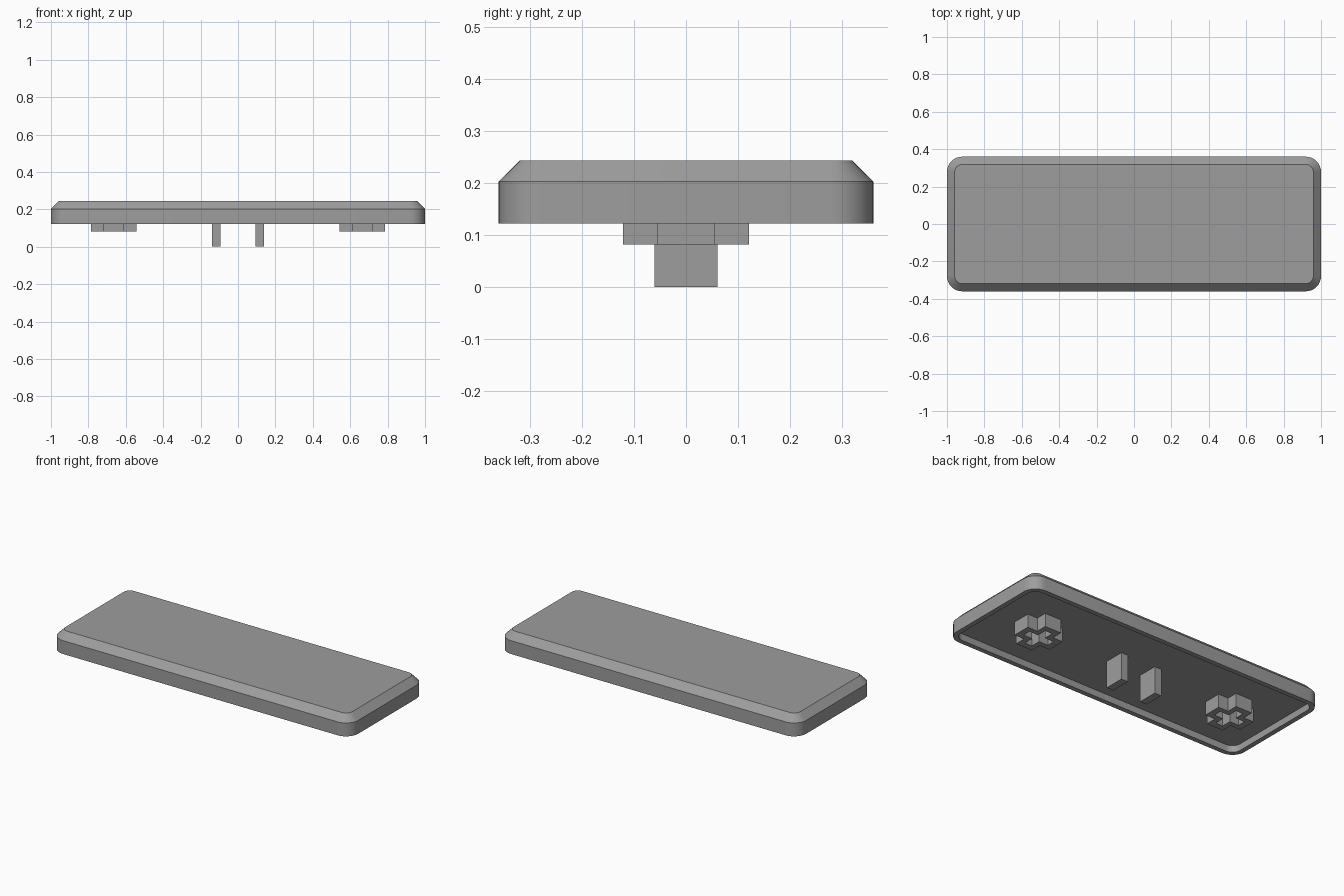
import bpy, bmesh, math

if "Cube" in bpy.data.objects:
    bpy.data.objects.remove(bpy.data.objects["Cube"])

grey = bpy.data.materials.new("grey_plastic")
grey.diffuse_color = (0.34, 0.34, 0.34, 1)
grey.use_nodes = True
grey.node_tree.nodes["Principled BSDF"].inputs["Base Color"].default_value = grey.diffuse_color


def finish(name, bm, smooth=False):
    bmesh.ops.recalc_face_normals(bm, faces=bm.faces)
    mesh = bpy.data.meshes.new(name)
    bm.to_mesh(mesh)
    bm.free()
    mesh.materials.append(grey)
    obj = bpy.data.objects.new(name, mesh)
    bpy.context.collection.objects.link(obj)
    if smooth:
        bpy.context.view_layer.objects.active = obj
        obj.select_set(True)
        bpy.ops.object.shade_smooth_by_angle(angle=math.radians(30))
        obj.select_set(False)
    return obj


def rounded_ring(bm, inset, z, steps=8):
    """Rounded rectangle loop, inset from the outer edge of the cap."""
    hx, hy, r = 1.0 - inset, 0.36 - inset, 0.082 - inset
    ring = []
    for corner, (sx, sy) in enumerate([(1, 1), (-1, 1), (-1, -1), (1, -1)]):
        for i in range(steps + 1):
            a = math.pi / 2 * (corner + i / steps)
            ring.append(bm.verts.new((sx * (hx - r) + r * math.cos(a),
                                      sy * (hy - r) + r * math.sin(a), z)))
    return ring


def bridge(bm, a, b):
    n = len(a)
    for i in range(n):
        bm.faces.new((a[i], a[(i + 1) % n], b[(i + 1) % n], b[i]))


def plus_outline(cx, length, width):
    """Twelve-point plus sign centred on (cx, 0)."""
    l, w = length / 2, width / 2
    quarter = [(l, -w), (l, w), (w, w)]
    pts = []
    for k in range(4):
        c, s = round(math.cos(k * math.pi / 2)), round(math.sin(k * math.pi / 2))
        pts += [(cx + c * x - s * y, s * x + c * y) for x, y in quarter]
    return pts


# Hollow cap: ceiling, inner wall, rim, outer wall, chamfer, top
CEILING = 0.162
WALL = 0.029
bm = bmesh.new()
rings = [rounded_ring(bm, inset, z) for inset, z in
         [(WALL, CEILING), (WALL, 0.122), (0, 0.122), (0, 0.203), (0.041, 0.244)]]
for a, b in zip(rings, rings[1:]):
    bridge(bm, a, b)
bm.faces.new(rings[0])
bm.faces.new(rings[-1])
finish("cap_shell", bm, smooth=True)

for side, label in ((-1, "left"), (1, "right")):
    # Flat central prong
    bm = bmesh.new()
    bmesh.ops.create_cube(bm, size=1)
    for v in bm.verts:
        v.co = (side * 0.116 + v.co.x * 0.045, v.co.y * 0.122,
                (v.co.z + 0.5) * CEILING)
    finish(label + "_prong", bm)

    # Plus-shaped socket with a plus-shaped slot
    bm = bmesh.new()
    loops = []
    for length, width, z in [(0.168, 0.048, CEILING), (0.168, 0.048, 0.082),
                             (0.242, 0.11, 0.082), (0.242, 0.11, CEILING)]:
        loops.append([bm.verts.new((x, y, z))
                      for x, y in plus_outline(side * 0.664, length, width)])
    for a, b in zip(loops, loops[1:]):
        bridge(bm, a, b)
    finish(label + "_socket", bm)
